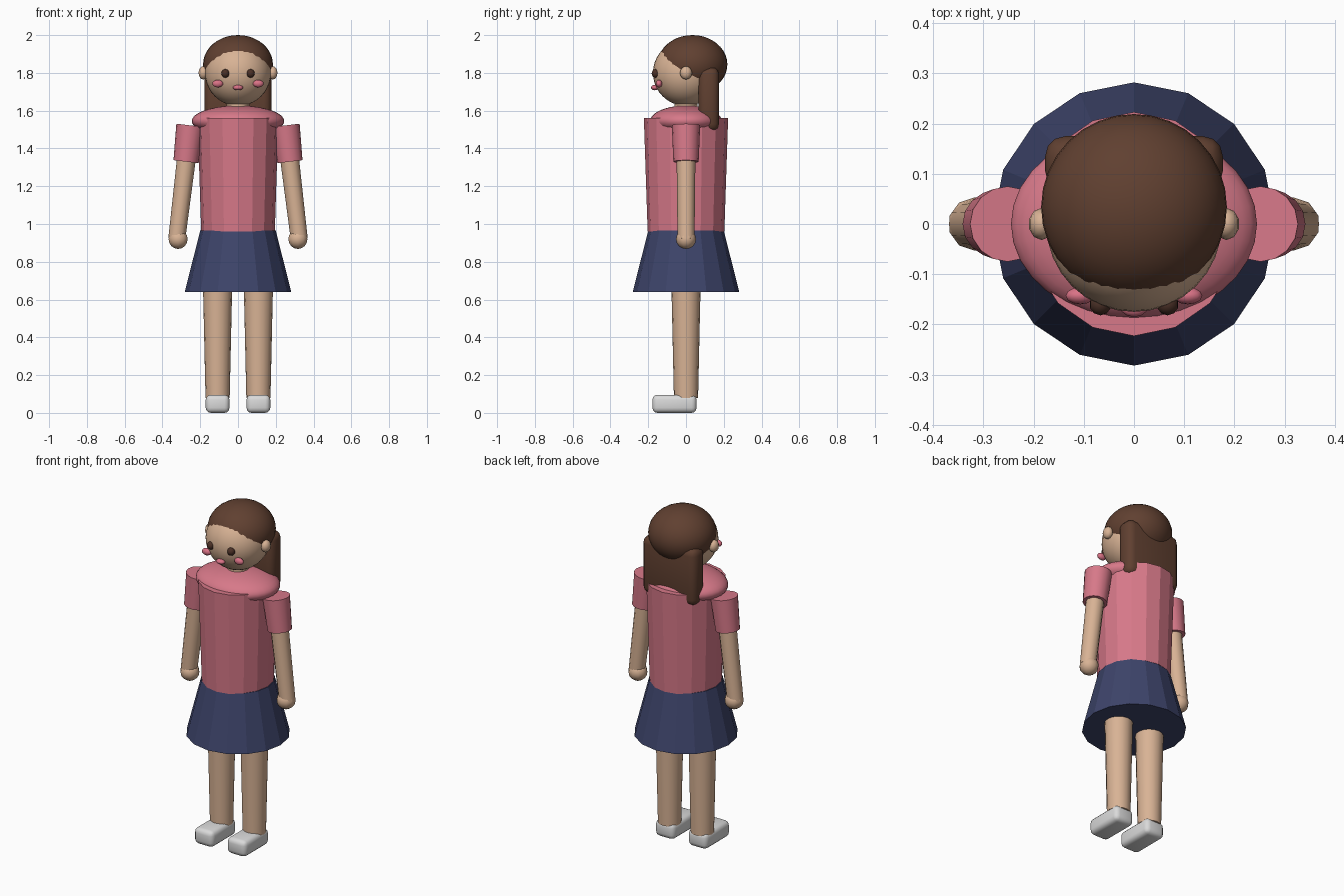
import bpy, bmesh, math
from mathutils import Matrix, Vector

cube = bpy.data.objects.get("Cube")
if cube:
    bpy.data.objects.remove(cube, do_unlink=True)


def material(name, rgb):
    m = bpy.data.materials.new(name)
    m.use_nodes = True
    m.diffuse_color = (*rgb, 1)
    m.node_tree.nodes["Principled BSDF"].inputs["Base Color"].default_value = (*rgb, 1)
    return m


SKIN = material("skin", (0.69, 0.45, 0.30))
PINK = material("pink_shirt", (0.68, 0.19, 0.25))
NAVY = material("navy_skirt", (0.047, 0.058, 0.145))
HAIR = material("brown_hair", (0.117, 0.051, 0.030))
EYE = material("dark_brown_eyes", (0.07, 0.03, 0.02))
BLUSH = material("pink_blush", (0.70, 0.17, 0.24))
SHOE = material("light_grey_shoes", (0.70, 0.70, 0.70))


def finish(name, bm, mat, smooth=None):
    mesh = bpy.data.meshes.new(name)
    bm.to_mesh(mesh)
    bm.free()
    mesh.materials.append(mat)
    ob = bpy.data.objects.new(name, mesh)
    bpy.context.collection.objects.link(ob)
    if smooth:
        bpy.ops.object.select_all(action="DESELECT")
        ob.select_set(True)
        bpy.context.view_layer.objects.active = ob
        bpy.ops.object.shade_smooth_by_angle(angle=math.radians(smooth))
    return ob


def ellipsoid(name, centre, radii, mat, seg=32, rings=20, smooth=60):
    bm = bmesh.new()
    m = Matrix.Translation(centre) @ Matrix.Diagonal((*radii, 1))
    bmesh.ops.create_uvsphere(bm, u_segments=seg, v_segments=rings, radius=1, matrix=m)
    return finish(name, bm, mat, smooth)


def cone(name, low, high, r_low, r_high, mat, seg=16, smooth=None, x_scale=1):
    """Capped tapered cylinder between two points."""
    low, high = Vector(low), Vector(high)
    axis = high - low
    bm = bmesh.new()
    m = (Matrix.Translation((low + high) / 2)
         @ Vector((0, 0, 1)).rotation_difference(axis).to_matrix().to_4x4()
         @ Matrix.Diagonal((x_scale, 1, 1, 1)))
    bmesh.ops.create_cone(bm, cap_ends=True, segments=seg, radius1=r_low,
                          radius2=r_high, depth=axis.length, matrix=m)
    return finish(name, bm, mat, smooth)


def rounded_box(name, centre, size, bevel, mat, segments=3):
    bm = bmesh.new()
    bmesh.ops.create_cube(bm, size=1, matrix=Matrix.Translation(centre) @ Matrix.Diagonal((*size, 1)))
    bmesh.ops.bevel(bm, geom=bm.edges[:], offset=bevel, segments=segments,
                    profile=0.5, affect="EDGES")
    return finish(name, bm, mat, 40)


# Clothes
cone("skirt", (0, 0, 0.64), (0, 0, 0.965), 0.282, 0.20, NAVY)
cone("shirt_body", (0, 0, 0.96), (0, 0, 1.56), 0.203, 0.223, PINK, x_scale=0.96)
ellipsoid("shirt_shoulders", (0, 0, 1.545), (0.245, 0.19, 0.082), PINK)

# Head and hair
cone("neck", (0, 0, 1.56), (0, 0, 1.70), 0.06, 0.06, SKIN, smooth=30)
ellipsoid("head", (0, 0, 1.80), (0.175, 0.175, 0.175), SKIN)
ellipsoid("hair_cap", (0, 0.034, 1.845), (0.185, 0.185, 0.155), HAIR)
rounded_box("hair_back", (0, 0.12, 1.66), (0.354, 0.11, 0.34), 0.04, HAIR)
ellipsoid("mouth", (0, -0.165, 1.722), (0.028, 0.02, 0.014), BLUSH, 12, 8)


# The limbs follow a slightly splayed axis
def arm_point(side, z):
    return (side * (0.275 + 0.12 * (1.33 - z)), 0, z)


for side, word in ((1, "left"), (-1, "right")):
    # Face features
    ellipsoid(f"{word}_eye", (side * 0.067, -0.16, 1.797), (0.022, 0.022, 0.023), EYE, 10, 8)
    ellipsoid(f"{word}_cheek", (side * 0.107, -0.143, 1.743), (0.029, 0.017, 0.02), BLUSH, 12, 8)
    ellipsoid(f"{word}_ear", (side * 0.184, 0, 1.80), (0.026, 0.032, 0.035), SKIN, 10, 8)
    # Arm
    cone(f"{word}_sleeve", arm_point(side, 1.33), arm_point(side, 1.522), 0.067, 0.075, PINK, 16, 30)
    cone(f"{word}_arm", arm_point(side, 0.92), arm_point(side, 1.45), 0.045, 0.051, SKIN, 12, 35)
    ellipsoid(f"{word}_hand", (side * 0.317, 0, 0.92), (0.053, 0.053, 0.052), SKIN, 10, 8)
    # Leg
    cone(f"{word}_leg", (side * 0.108, 0, 0.08), (side * 0.108, 0, 0.66), 0.064, 0.077, SKIN, 16, 30)
    rounded_box(f"{word}_shoe", (side * 0.108, -0.061, 0.048), (0.126, 0.234, 0.096), 0.027, SHOE)
